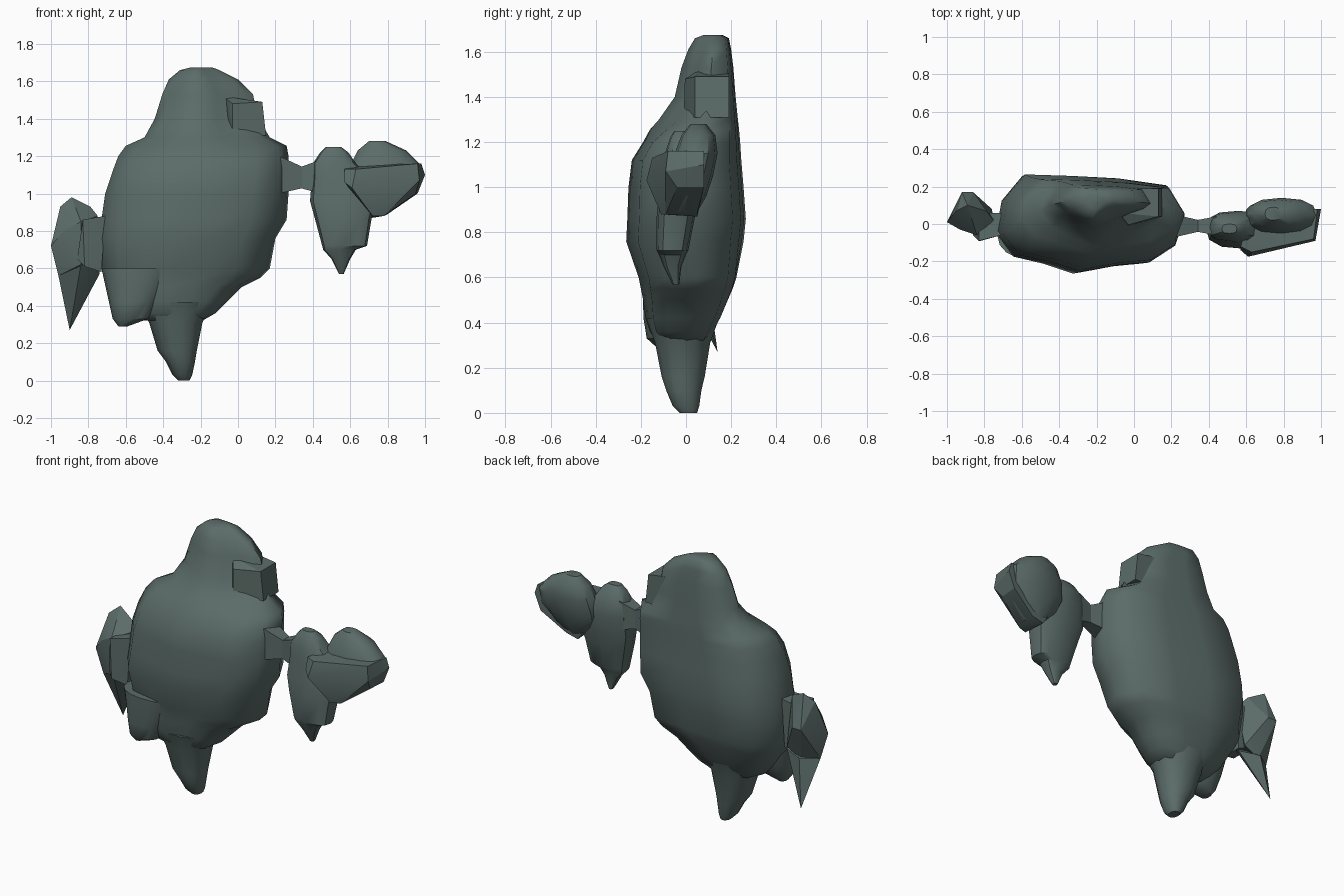
import bpy, bmesh, math

slate = bpy.data.materials.new("dark slate green")
slate.diffuse_color = (0.105, 0.15, 0.14, 1)


def finish(bm, name, angle):
    bmesh.ops.recalc_face_normals(bm, faces=bm.faces)
    me = bpy.data.meshes.new(name)
    bm.to_mesh(me)
    bm.free()
    me.materials.append(slate)
    me.shade_smooth()
    me.set_sharp_from_angle(angle=math.radians(angle))
    ob = bpy.data.objects.new(name, me)
    bpy.context.collection.objects.link(ob)
    return ob


def ellipse(sides, n):
    """Unit superellipse outline."""
    angs = [2 * math.pi * i / sides for i in range(sides)]
    f = lambda t: math.copysign(abs(t) ** (2 / n), t)
    return lambda z: [(f(math.cos(a)), f(math.sin(a))) for a in angs]


def loft(name, rows, outline, angle=40):
    """Stack scaled unit outlines; each row is (z, x0, x1, y0, y1)."""
    bm = bmesh.new()
    rings = []
    for z, x0, x1, y0, y1 in rows:
        rings.append([bm.verts.new(((x0 + x1) / 2 + u * (x1 - x0) / 2,
                                    (y0 + y1) / 2 + v * (y1 - y0) / 2, z))
                      for u, v in outline(z)])
    n = len(rings[0])
    for a, b in zip(rings, rings[1:]):
        for i in range(n):
            j = (i + 1) % n
            bm.faces.new((a[i], a[j], b[j], b[i]))
    bm.faces.new(rings[0])
    bm.faces.new(rings[-1])
    return finish(bm, name, angle)


def hull(name, points, angle=25):
    """Faceted chunk wrapped around a few corner points."""
    bm = bmesh.new()
    for p in points:
        bm.verts.new(p)
    res = bmesh.ops.convex_hull(bm, input=bm.verts)
    bmesh.ops.delete(bm, geom=list({g for g in res["geom_interior"] + res["geom_unused"]
                                    if isinstance(g, bmesh.types.BMVert)}), context='VERTS')
    return finish(bm, name, angle)


# Plan outlines: flat slanted back, ridged front; the head is narrower in front
BACK = [(1, 0.15), (0.82, 0.78), (0.3, 0.92), (-0.2, 0.97), (-0.7, 1), (-0.93, 0.5)]
TORSO = [(-1, -0.15), (-0.8, -0.65), (-0.45, -0.8), (-0.12, -1), (0.28, -0.86),
         (0.62, -0.8), (0.9, -0.45)]
HEAD = [(-1, 0.15), (-0.82, -0.3), (-0.5, -0.72), (-0.15, -1), (0.2, -0.65),
        (0.55, -0.32), (0.85, -0.1)]


def body_outline(z):
    t = min(max((z - 1.2) / 0.15, 0), 1)
    low = min(max((0.7 - z) / 0.35, 0), 1)
    back = [(u, v - low * 0.4 * max(-u, 0)) for u, v in BACK]
    front = [(a + (c - a) * t, b + (d - b) * t) for (a, b), (c, d) in zip(TORSO, HEAD)]
    return back + front


# Torso and head in one smooth mass
loft("body", [
    (0.32, -0.52, -0.19, -0.13, 0.10),
    (0.36, -0.58, -0.12, -0.16, 0.13),
    (0.42, -0.64, -0.06, -0.18, 0.165),
    (0.50, -0.68, 0.02, -0.19, 0.20),
    (0.55, -0.71, 0.12, -0.20, 0.22),
    (0.60, -0.73, 0.17, -0.21, 0.235),
    (0.76, -0.74, 0.20, -0.265, 0.255),
    (0.86, -0.73, 0.26, -0.26, 0.265),
    (1.00, -0.71, 0.27, -0.255, 0.255),
    (1.12, -0.67, 0.27, -0.24, 0.245),
    (1.20, -0.64, 0.27, -0.19, 0.24),
    (1.255, -0.60, 0.26, -0.16, 0.235),
    (1.30, -0.50, 0.17, -0.12, 0.23),
    (1.40, -0.445, 0.11, -0.05, 0.22),
    (1.53, -0.405, 0.08, -0.02, 0.21),
    (1.61, -0.37, 0.00, 0.01, 0.20),
    (1.66, -0.31, -0.10, 0.04, 0.19),
    (1.675, -0.25, -0.14, 0.08, 0.16)], body_outline, 55)

# Tapered central leg, flaring into the torso
loft("leg", [
    (0.00, -0.32, -0.26, -0.03, 0.05),
    (0.03, -0.35, -0.245, -0.06, 0.06),
    (0.10, -0.385, -0.23, -0.09, 0.07),
    (0.16, -0.43, -0.22, -0.11, 0.085),
    (0.31, -0.475, -0.19, -0.14, 0.11),
    (0.42, -0.54, -0.13, -0.18, 0.15)], ellipse(14, 2.2))

# Rounded lump at the lower left of the body
loft("lower_lump", [
    (0.29, -0.64, -0.59, -0.13, -0.06),
    (0.33, -0.67, -0.48, -0.175, -0.02),
    (0.42, -0.69, -0.42, -0.19, 0.03),
    (0.60, -0.73, -0.30, -0.195, 0.07)], ellipse(18, 2.2))

# Square block at the side of the head
hull("head_block", [(-0.03, -0.01, 1.31), (0.15, 0.04, 1.31), (0.13, 0.04, 1.49),
                    (-0.03, -0.005, 1.48), (-0.08, 0.06, 1.52), (-0.05, 0.06, 1.31),
                    (0.15, 0.19, 1.31), (0.13, 0.19, 1.49), (-0.08, 0.19, 1.52),
                    (-0.05, 0.19, 1.31)])

# Pointed fin hanging at the left: upper pad and lower spike
hull("side_fin", [
    (-0.89, 0.10, 0.98), (-0.95, 0.07, 0.93), (-1.0, 0.01, 0.72), (-0.96, 0.03, 0.56),
    (-0.92, 0.17, 0.78), (-0.86, 0.17, 0.78), (-0.76, 0.08, 0.60),
    (-0.79, 0.07, 0.93), (-0.93, -0.03, 0.80), (-0.84, -0.06, 0.85), (-0.84, -0.06, 0.62),
    (-0.75, 0.02, 0.88), (-0.86, 0.08, 0.55)])
hull("fin_spike", [(-0.96, 0.03, 0.56), (-0.86, 0.10, 0.56), (-0.90, 0.14, 0.27),
                   (-0.74, 0.05, 0.57), (-0.84, -0.05, 0.62), (-0.74, 0.00, 0.62)])
hull("fin_joint", [(x, y, z) for x, z, d in
                   ((-0.86, 0.65, -0.06), (-0.82, 0.61, -0.09), (-0.73, 0.58, -0.06),
                    (-0.71, 0.88, -0.06), (-0.83, 0.86, -0.09)) for y in (d, 0.06)])

# Thin link between the body and the right hand
for part, ends in (("arm_inner", ((0.22, 0.06, 1.00, 1.20), (0.35, 0.03, 1.03, 1.14))),
                   ("arm_outer", ((0.33, 0.03, 1.03, 1.14), (0.44, 0.05, 1.00, 1.18)))):
    hull(part, [(x, y, z) for x, d, lo, hi in ends
                for y in (-d - 0.01, d - 0.01) for z in (lo, hi)])

# Right hand cluster
loft("hand", [
    (0.57, 0.54, 0.565, -0.06, -0.03),
    (0.65, 0.50, 0.60, -0.10, -0.02),
    (0.70, 0.455, 0.63, -0.12, 0.00),
    (0.72, 0.45, 0.69, -0.13, 0.01),
    (0.87, 0.41, 0.715, -0.13, 0.04),
    (0.96, 0.385, 0.74, -0.12, 0.06),
    (1.08, 0.395, 0.72, -0.10, 0.07),
    (1.16, 0.40, 0.63, -0.09, 0.06),
    (1.22, 0.44, 0.59, -0.07, 0.03),
    (1.25, 0.47, 0.55, -0.05, 0.00)], ellipse(12, 2.8), 32)
loft("hand_knob", [
    (0.89, 0.70, 0.80, -0.08, 0.05),
    (0.96, 0.62, 0.90, -0.08, 0.09),
    (1.05, 0.58, 0.97, -0.07, 0.12),
    (1.15, 0.60, 0.98, -0.05, 0.14),
    (1.23, 0.64, 0.90, -0.02, 0.13),
    (1.28, 0.70, 0.79, 0.02, 0.09)], ellipse(12, 2.4), 35)
hull("hand_bar", [
    (0.57, -0.14, 1.06), (0.57, -0.12, 1.13), (0.61, -0.175, 1.03), (0.63, -0.15, 1.13),
    (0.72, -0.11, 0.88), (0.78, -0.09, 0.88), (0.72, 0.05, 0.87), (0.80, 0.05, 0.89),
    (0.97, -0.09, 1.07), (0.96, -0.08, 1.16), (1.0, 0.08, 1.10), (0.98, 0.08, 1.16),
    (0.95, -0.04, 1.00), (0.96, 0.08, 1.00), (0.60, 0.05, 1.05), (0.62, 0.05, 1.15)])
